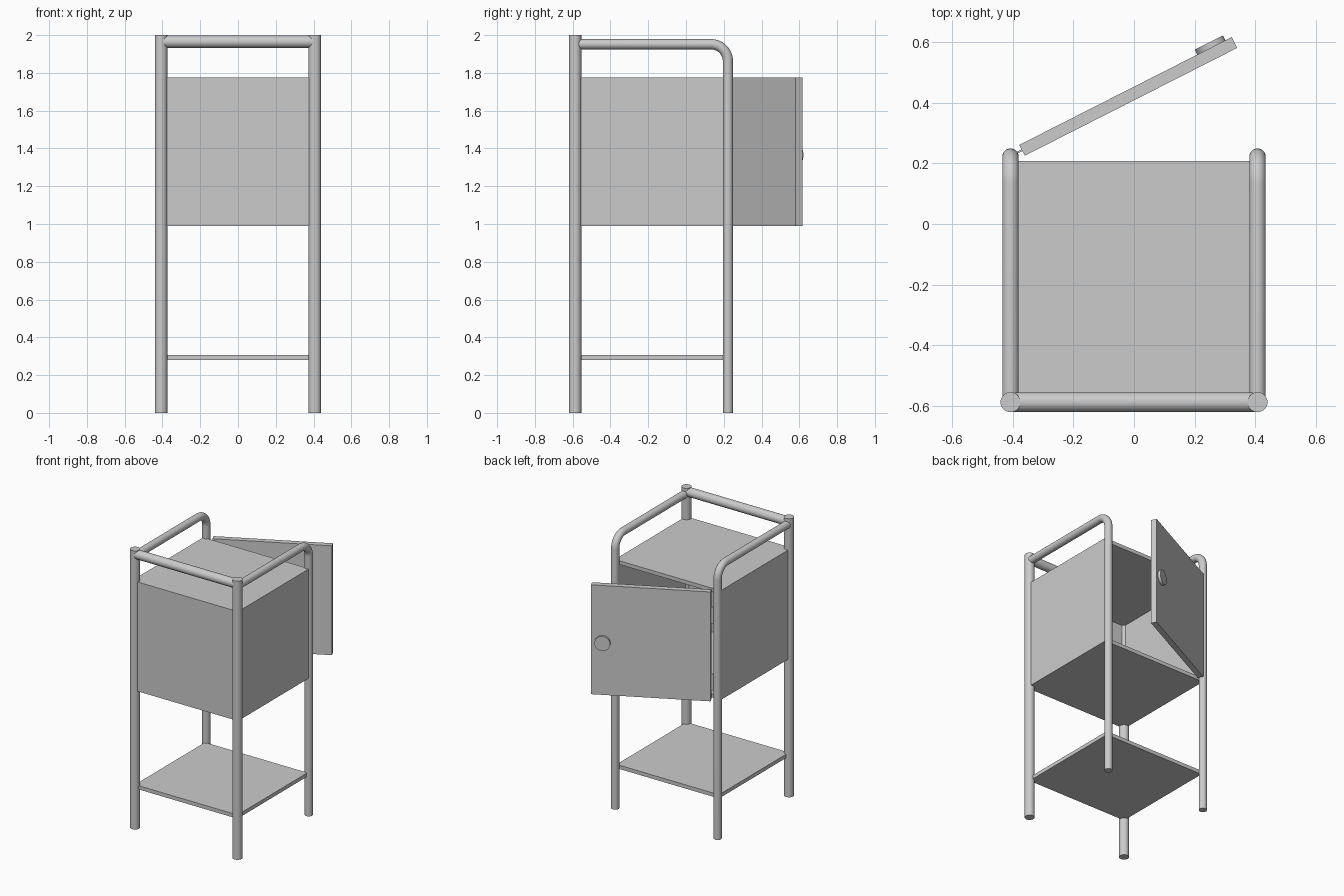
import bpy
from math import sin, cos, pi, radians
from mathutils import Matrix, Vector

if "Cube" in bpy.data.objects:
    bpy.data.objects.remove(bpy.data.objects["Cube"])

LEG_X, FRONT_Y, BACK_Y = 0.407, -0.587, 0.222
BOX_BACK, BOX_LO, BOX_HI, T = 0.207, 0.99, 1.775, 0.027


def box(name, lo, hi, frame=None):
    bpy.ops.mesh.primitive_cube_add(size=1)
    ob = bpy.context.object
    ob.name = name
    lo, hi = Vector(lo), Vector(hi)
    m = Matrix.Translation((lo + hi) / 2) @ Matrix.Diagonal((*(hi - lo), 1))
    ob.data.transform(m)
    if frame:
        ob.matrix_world = frame
    return ob


def rod(name, a, b, r, frame=None):
    a, b = Vector(a), Vector(b)
    bpy.ops.mesh.primitive_cylinder_add(vertices=40, radius=r, depth=(b - a).length)
    ob = bpy.context.object
    ob.name = name
    rot = (b - a).to_track_quat('Z', 'Y').to_matrix().to_4x4()
    ob.data.transform(Matrix.Translation((a + b) / 2) @ rot)
    if frame:
        ob.matrix_world = frame
    bpy.ops.object.shade_smooth_by_angle(angle=radians(35))
    return ob


def tube(name, pts, r):
    cu = bpy.data.curves.new(name, 'CURVE')
    cu.dimensions = '3D'
    cu.bevel_depth, cu.bevel_resolution, cu.use_fill_caps = r, 8, True
    sp = cu.splines.new('POLY')
    sp.points.add(len(pts) - 1)
    for p, co in zip(sp.points, pts):
        p.co = (*co, 1)
    ob = bpy.data.objects.new(name, cu)
    bpy.context.collection.objects.link(ob)
    bpy.ops.object.select_all(action='DESELECT')
    ob.select_set(True)
    bpy.context.view_layer.objects.active = ob
    bpy.ops.object.convert(target='MESH')
    bpy.ops.object.shade_smooth_by_angle(angle=radians(35))


# Frame: thick front posts, and back legs bending over into the side rails
bend, rail_z = 0.09, 1.952
for side, s in (("left", -1), ("right", 1)):
    x = s * LEG_X
    rod(f"{side}_front_leg", (x, FRONT_Y, 0), (x, FRONT_Y, 2), 0.033)
    arc = [(x, BACK_Y - bend + bend * sin(i / 12 * pi / 2),
            rail_z - bend + bend * cos(i / 12 * pi / 2)) for i in range(13)]
    tube(f"{side}_back_leg_and_rail",
         [(x, FRONT_Y + 0.01, rail_z)] + arc + [(x, BACK_Y, 0)], 0.027)
rod("front_rail", (-LEG_X + 0.01, FRONT_Y, 1.965), (LEG_X - 0.01, FRONT_Y, 1.965), 0.032)

# Cabinet, open at the back, and the lower shelf
h = T / 2
for side, s in (("left", -1), ("right", 1)):
    xs = sorted((s * (LEG_X - h), s * (LEG_X + h)))
    box(f"{side}_panel", (xs[0], FRONT_Y, BOX_LO), (xs[1], BOX_BACK, BOX_HI))
xi, yi = LEG_X - h, FRONT_Y + h
box("front_panel", (-xi, FRONT_Y - h, BOX_LO), (xi, yi, BOX_HI))
box("cabinet_top", (-xi, yi, BOX_HI - T), (xi, BOX_BACK, BOX_HI))
box("cabinet_floor", (-xi, yi, BOX_LO), (xi, BOX_BACK, BOX_LO + T))
box("lower_shelf", (-LEG_X, FRONT_Y, 0.28), (LEG_X, BOX_BACK, 0.307))

# Door standing ajar, with hinges and a round knob
frame = Matrix.Translation((-0.36, 0.225, 0)) @ Matrix.Rotation(radians(26.9), 4, 'Z')
box("door", (0, 0, BOX_LO), (0.785, 0.04, BOX_HI), frame)
rod("door_knob", (0.71, 0.035, 1.365), (0.71, 0.058, 1.365), 0.052, frame)
for name, z in (("lower_hinge", 1.12), ("upper_hinge", 1.6)):
    box(name, (-0.035, 0.017, z - 0.06), (0.01, 0.023, z + 0.06), frame)
